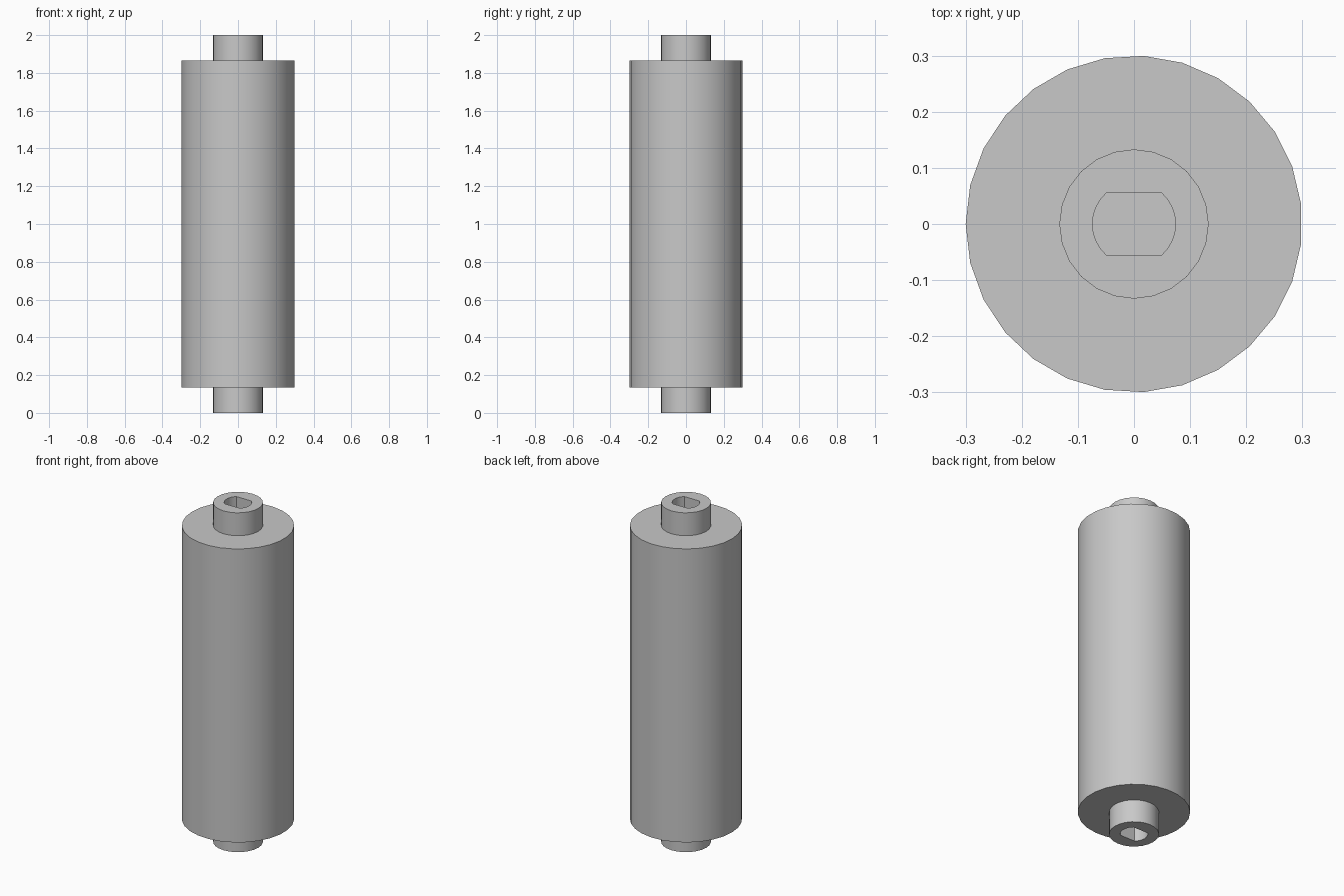
import bpy, bmesh
from math import sin, cos, asin, pi, radians

BODY_R, STUB_R, BORE_R, FLAT_Y = 0.30, 0.133, 0.074, 0.055
HEIGHT, STUB_H, BORE_DEPTH, EMBED = 2.0, 0.135, 0.13, 0.03

cube = bpy.data.objects.get("Cube")
if cube:
    bpy.data.objects.remove(cube, do_unlink=True)

grey = bpy.data.materials.new("plain_grey")
grey.use_nodes = True
colour = (0.58, 0.58, 0.58, 1)
grey.diffuse_color = colour
grey.node_tree.nodes["Principled BSDF"].inputs["Base Color"].default_value = colour


def circle(radius, sides, start=0.0):
    angles = [start + 2 * pi * i / sides for i in range(sides)]
    return [(radius * cos(a), radius * sin(a)) for a in angles]


def double_flat(radius, flat_y, steps=8):
    """Round outline cut by two parallel flats."""
    half = asin(flat_y / radius)
    arc = [-half + 2 * half * i / steps for i in range(steps + 1)]
    return [(radius * cos(a + turn), radius * sin(a + turn))
            for turn in (0, pi) for a in arc]


def tube_wall(bm, outline, z0, z1):
    """Side wall between two heights; returns both vertex rings."""
    rings = [[bm.verts.new((x, y, z)) for x, y in outline] for z in (z0, z1)]
    a, b = rings
    for i in range(len(a)):
        j = (i + 1) % len(a)
        bm.faces.new((a[i], a[j], b[j], b[i]))
    return rings


def ring_edges(bm, ring):
    return [bm.edges.get((ring[i - 1], ring[i])) for i in range(len(ring))]


def finish(bm, name):
    bmesh.ops.recalc_face_normals(bm, faces=bm.faces[:])
    mesh = bpy.data.meshes.new(name)
    bm.to_mesh(mesh)
    bm.free()
    mesh.materials.append(grey)
    obj = bpy.data.objects.new(name, mesh)
    bpy.context.collection.objects.link(obj)
    bpy.ops.object.select_all(action="DESELECT")
    obj.select_set(True)
    bpy.context.view_layer.objects.active = obj
    bpy.ops.object.shade_smooth_by_angle(angle=radians(30))
    return obj


# Main roller cylinder
bm = bmesh.new()
for ring in tube_wall(bm, circle(BODY_R, 27, pi), STUB_H, HEIGHT - STUB_H):
    bm.faces.new(ring)
finish(bm, "roller_body")


# Shaft ends with a blind double-flat socket
def shaft_end(name, tip_z, inward):
    bm = bmesh.new()
    rim, root = tube_wall(bm, circle(STUB_R, 24), tip_z,
                          tip_z + inward * (STUB_H + EMBED))
    mouth, floor = tube_wall(bm, double_flat(BORE_R, FLAT_Y), tip_z,
                             tip_z + inward * BORE_DEPTH)
    bm.faces.new(root)
    bm.faces.new(floor)
    bmesh.ops.triangle_fill(bm, use_beauty=True,
                            edges=ring_edges(bm, rim) + ring_edges(bm, mouth))
    finish(bm, name)


shaft_end("lower_shaft_end", 0.0, 1)
shaft_end("upper_shaft_end", HEIGHT, -1)
